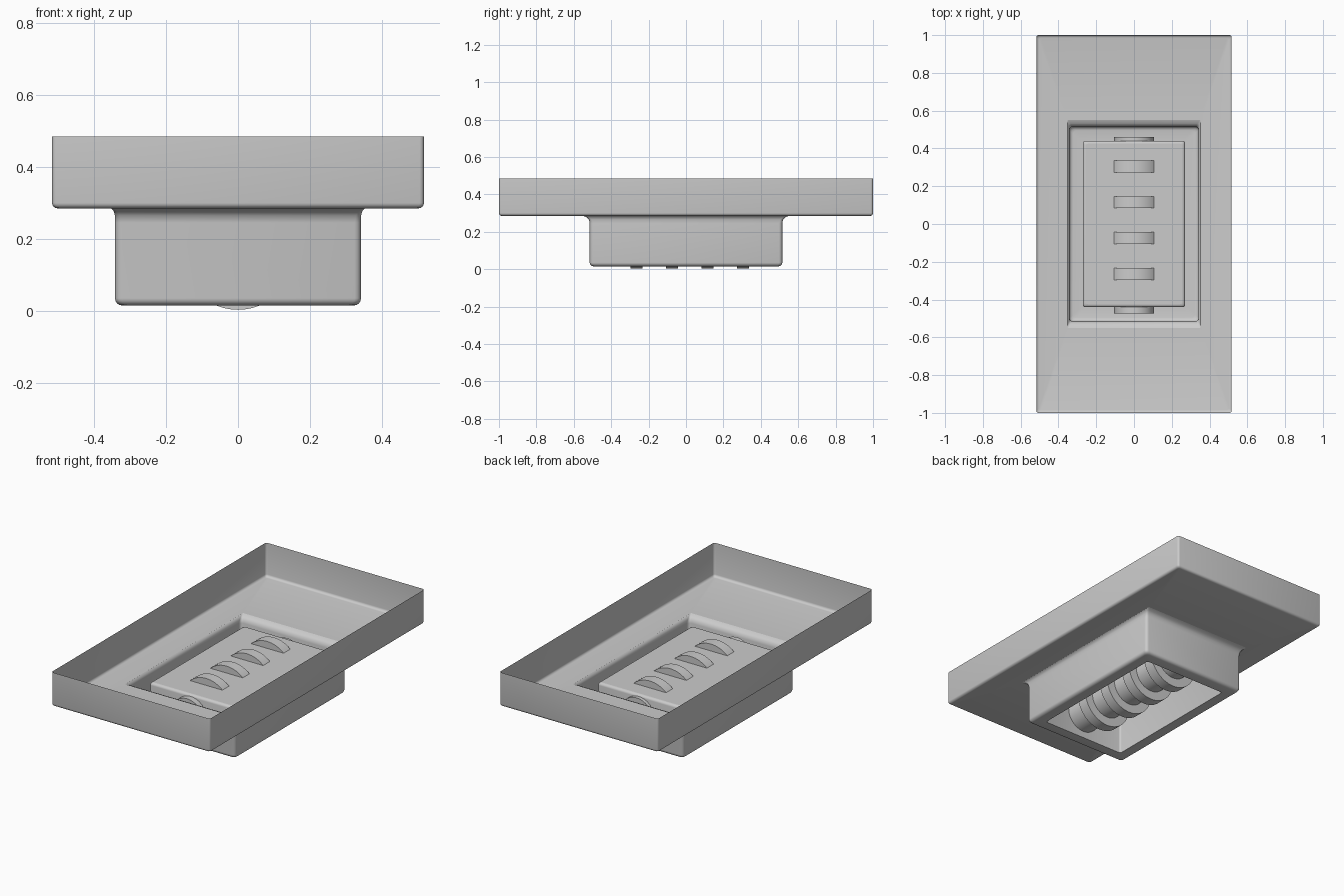
import bpy, bmesh, math

if "Cube" in bpy.data.objects:
    bpy.data.objects.remove(bpy.data.objects["Cube"])


def rounded_rect(hx, hy, r, n=3):
    """Points of a rounded rectangle, counter-clockwise."""
    pts = []
    for k, (sx, sy) in enumerate([(1, 1), (-1, 1), (-1, -1), (1, -1)]):
        for i in range(n + 1):
            a = math.pi / 2 * (k + i / n)
            pts.append((sx * (hx - r) + r * math.cos(a),
                        sy * (hy - r) + r * math.sin(a)))
    return pts


def shell(name, levels, cap=False):
    """Loft thin walls through rounded rectangles (half x, half y, z, radius)."""
    bm = bmesh.new()
    rings = [[bm.verts.new((x, y, z)) for x, y in rounded_rect(hx, hy, r)]
             for hx, hy, z, r in levels]
    for a, b in zip(rings, rings[1:]):
        for i in range(len(a)):
            j = (i + 1) % len(a)
            bm.faces.new((a[i], b[i], b[j], a[j]))
    if cap:
        bm.faces.new(rings[-1])
    mesh = bpy.data.meshes.new(name)
    bm.to_mesh(mesh)
    bm.free()
    ob = bpy.data.objects.new(name, mesh)
    bpy.context.collection.objects.link(ob)
    smooth(ob)


def smooth(ob):
    bpy.ops.object.select_all(action='DESELECT')
    ob.select_set(True)
    bpy.context.view_layer.objects.active = ob
    bpy.ops.object.shade_smooth_by_angle(angle=math.radians(35))


def bend(hx, hy, z, r, grow, rise, a0, a1, corner, n=4):
    """Quarter-round transition between two walls, centred on (hx, hy, z)."""
    out = []
    for i in range(n + 1):
        a = math.radians(a0 + (a1 - a0) * i / n)
        o, h = r * math.cos(a) * grow, r * math.sin(a) * rise
        out.append((hx + o, hy + o, z + h, corner))
    return out


def roller(name, radius, y, length):
    bpy.ops.mesh.primitive_cylinder_add(vertices=64, radius=radius, depth=length,
                                        location=(0, y, 0.16),
                                        rotation=(math.pi / 2, 0, 0))
    ob = bpy.context.object
    ob.name = name
    smooth(ob)


# open upper tray with a rectangular hole in its floor
shell("upper_tray",
      [(0.517, 1.0, 0.485, 0.012)]
      + bend(0.502, 0.985, 0.300, 0.015, 1, 1, 0, -90, 0.012)
      + [(0.353, 0.55, 0.285, 0.006)])

# lower box: flared neck, outer wall, bottom rim, inner wall and raised panel
shell("lower_box",
      [(0.353, 0.55, 0.285, 0.006), (0.346, 0.532, 0.278, 0.010),
       (0.342, 0.519, 0.265, 0.014), (0.342, 0.515, 0.245, 0.018)]
      + bend(0.322, 0.495, 0.035, 0.020, 1, 1, 0, -90, 0.018)
      + [(0.270, 0.440, 0.015, 0.012)]
      + bend(0.255, 0.425, 0.261, 0.015, 1, 1, 0, 90, 0.012),
      cap=True)

# long drum through the box, with four larger wheels breaking through the panel
roller("drum", 0.105, -0.007, 0.935)
for i in range(4):
    roller(f"wheel_{i + 1}", 0.157, -0.265 + 0.19 * i, 0.063)
